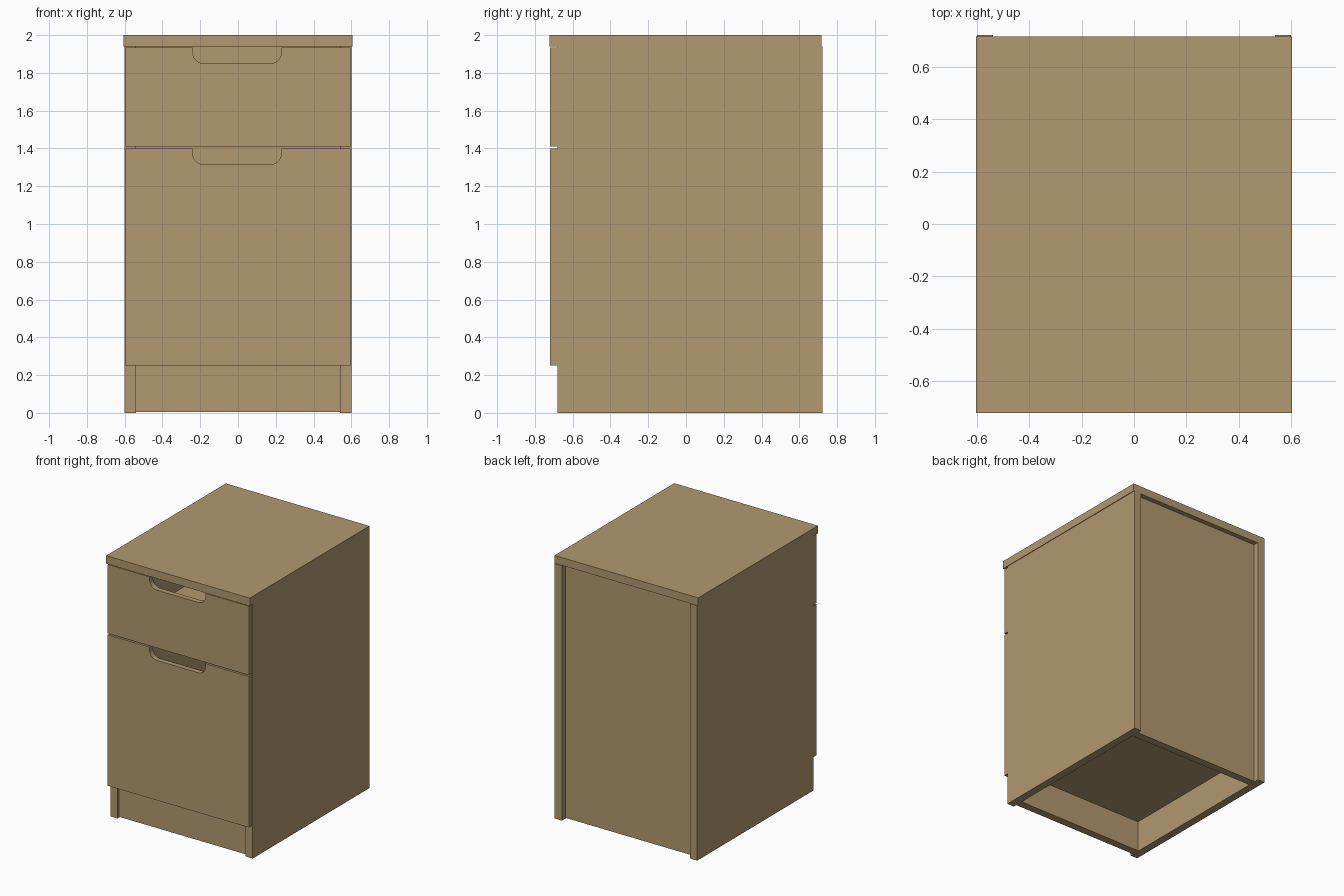
import bpy, bmesh, math

if "Cube" in bpy.data.objects:
    bpy.data.objects.remove(bpy.data.objects["Cube"])

wood = bpy.data.materials.new("light_wood")
wood.diffuse_color = (0.445, 0.319, 0.162, 1)
wood.use_nodes = True
wood.node_tree.nodes["Principled BSDF"].inputs["Base Color"].default_value = wood.diffuse_color


def finish(name, bm):
    bmesh.ops.recalc_face_normals(bm, faces=bm.faces)
    mesh = bpy.data.meshes.new(name)
    bm.to_mesh(mesh)
    bm.free()
    mesh.materials.append(wood)
    obj = bpy.data.objects.new(name, mesh)
    bpy.context.collection.objects.link(obj)
    return obj


def box(name, x, y, z):
    """Panel given by its (min, max) range on each axis."""
    bm = bmesh.new()
    bmesh.ops.create_cube(bm, size=1)
    for v in bm.verts:
        for i, (lo, hi) in enumerate((x, y, z)):
            v.co[i] = hi if v.co[i] > 0 else lo
    return finish(name, bm)


def drawer_front(name, z0, z1):
    """Front panel with a rounded finger notch cut in the top edge."""
    left, right, depth, r = -0.24, 0.23, 0.085, 0.06
    pts = [(-0.595, z0), (0.595, z0), (0.595, z1), (right, z1)]
    for cx, start in ((right - r, 0), (left + r, -90)):
        for k in range(9):
            a = math.radians(start - 90 * k / 8)
            pts.append((cx + r * math.cos(a), z1 - depth + r + r * math.sin(a)))
    pts += [(left, z1), (-0.595, z1)]
    bm = bmesh.new()
    face = bm.faces.new([bm.verts.new((x, -0.72, z)) for x, z in pts])
    ext = bmesh.ops.extrude_face_region(bm, geom=[face])
    moved = [g for g in ext["geom"] if isinstance(g, bmesh.types.BMVert)]
    bmesh.ops.translate(bm, verts=moved, vec=(0, 0.04, 0))
    return finish(name, bm)


def drawer_box(name, z0, z1):
    """Open tray behind a drawer front."""
    w, t, y0, y1 = 0.53, 0.03, -0.68, 0.55
    box(name + "_floor", (-w + t, w - t), (y0 + t, y1 - t), (z0, z0 + t))
    for side, s in (("left", -1), ("right", 1)):
        box(f"{name}_{side}_side", sorted((s * w, s * (w - t))), (y0, y1), (z0, z1))
    box(name + "_inner_front", (-w + t, w - t), (y0, y0 + t), (z0, z1))
    box(name + "_back", (-w + t, w - t), (y1 - t, y1), (z0, z1))


# carcass
box("top_panel", (-0.605, 0.605), (-0.7225, 0.717), (1.94, 2.0))
for side, s in (("left", -1), ("right", 1)):
    box(side + "_side_panel", sorted((s * 0.54, s * 0.60)), (-0.68, 0.7225), (0, 1.94))
box("back_panel", (-0.54, 0.54), (0.62, 0.68), (0.005, 1.94))
box("plinth", (-0.54, 0.54), (-0.66, -0.60), (0.005, 0.24))
box("bottom_panel", (-0.54, 0.54), (-0.66, 0.62), (0.24, 0.30))

# drawers
drawer_front("upper_drawer_front", 1.41, 1.935)
drawer_front("lower_drawer_front", 0.25, 1.40)
drawer_box("upper_drawer", 1.46, 1.83)
drawer_box("lower_drawer", 0.33, 1.30)
